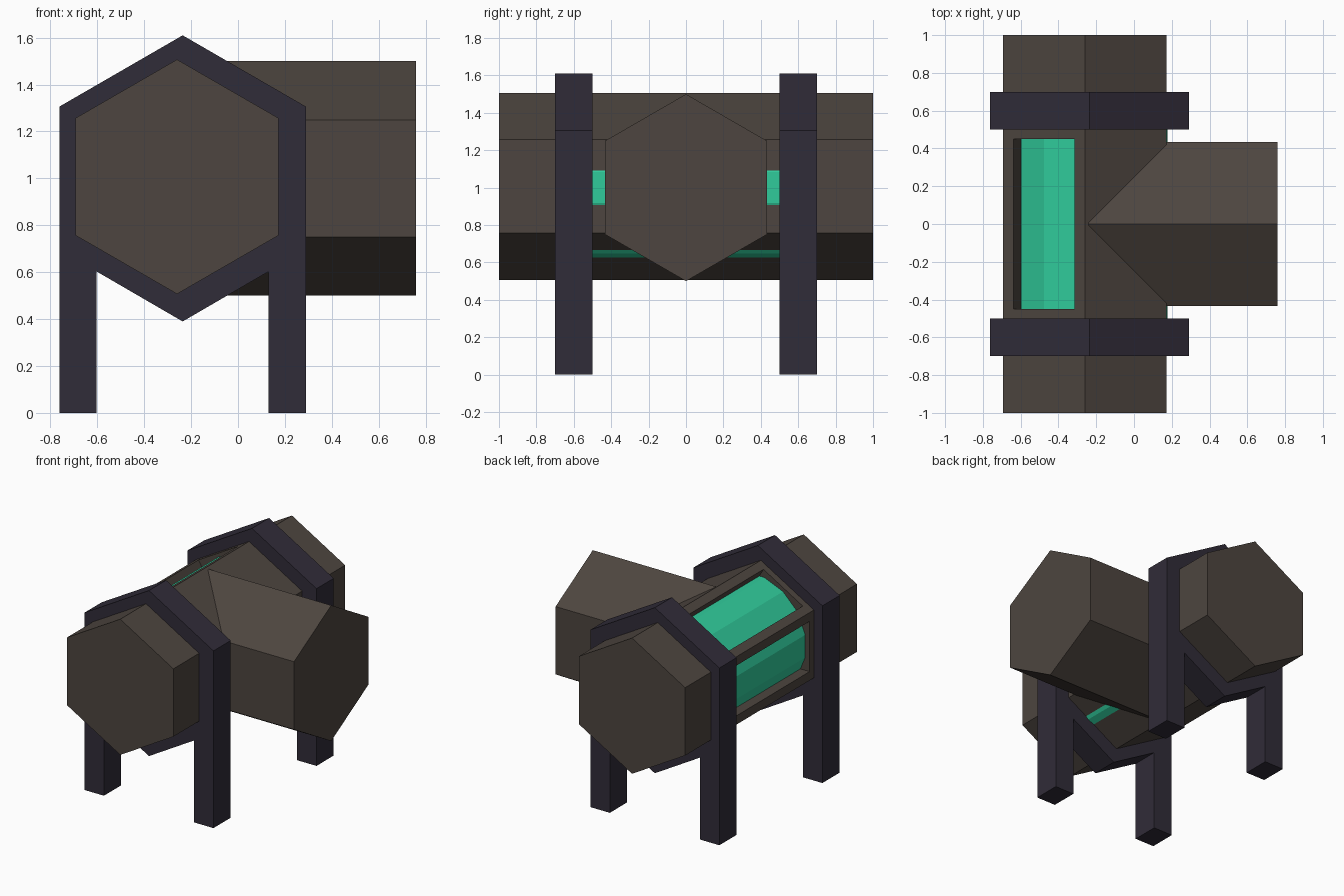
import bpy, bmesh
from math import sin, cos, pi
from mathutils import Vector

if "Cube" in bpy.data.objects:
    bpy.data.objects.remove(bpy.data.objects["Cube"])


def material(name, rgb):
    m = bpy.data.materials.new(name)
    m.diffuse_color = (*rgb, 1)
    m.use_nodes = True
    m.node_tree.nodes["Principled BSDF"].inputs["Base Color"].default_value = m.diffuse_color
    return m


casing = material("casing_brown", (0.075, 0.06, 0.05))
dark = material("frame_dark", (0.03, 0.025, 0.04))
green = material("core_green", (0.03, 0.6, 0.33))


def finish(name, bm, mat):
    bmesh.ops.recalc_face_normals(bm, faces=bm.faces)
    me = bpy.data.meshes.new(name)
    bm.to_mesh(me)
    bm.free()
    me.materials.append(mat)
    ob = bpy.data.objects.new(name, me)
    bpy.context.collection.objects.link(ob)
    return ob


def polygon(n, r, cu, cv, start):
    return [(cu + r * cos(start + 2 * pi * i / n), cv + r * sin(start + 2 * pi * i / n))
            for i in range(n)]


def loft(profile, stations, axis="Y"):
    """Prism through the profile, with one ring of vertices per station."""
    bm = bmesh.new()
    rings = [[bm.verts.new((u, s, v) if axis == "Y" else (s, u, v)) for u, v in profile]
             for s in stations]
    n = len(profile)
    for a, b in zip(rings, rings[1:]):
        for i in range(n):
            j = (i + 1) % n
            bm.faces.new((a[i], a[j], b[j], b[i]))
    bm.faces.new(rings[0])
    bm.faces.new(rings[-1])
    bmesh.ops.recalc_face_normals(bm, faces=bm.faces)
    return bm


# Main hexagonal tube, with two recessed windows on its left side
cx, cz = -0.26, 1.007
bm = loft(polygon(6, 0.5, cx, cz, pi / 2), (-1, -0.515, 0.515, 1))
windows = [f for f in bm.faces
           if abs(f.calc_center_median().y) < 0.1 and f.normal.x < -0.4 and f.normal.z > -0.1]
for f in windows:
    direction = f.normal.copy()
    bmesh.ops.inset_region(bm, faces=[f], thickness=0.065, use_even_offset=True)
    ext = bmesh.ops.extrude_discrete_faces(bm, faces=[f])
    bmesh.ops.translate(bm, vec=direction * -0.1, verts=ext["faces"][0].verts)
finish("main_tube", bm, casing)

# Side branch tube
finish("branch_tube", loft(polygon(6, 0.5, 0, 1.0, pi / 2), (-0.24, 0.76), "X"), casing)

# Glowing core behind the windows
finish("core", loft(polygon(16, 0.425, -0.24, 1.0, pi / 16), (-0.55, 0.55)), green)

# Support frames: hexagonal collar with two legs
half = [(0.526, 0), (0.367, 0), (0.367, 0.603), (0, 0.39)]
profile = [(-0.236 + x, z) for x, z in half]
profile += [(-0.236 - x, z) for x, z in reversed(half[:3])]
profile += [(-0.762, 1.306), (-0.236, 1.61), (0.29, 1.306)]
for label, y in (("front", -0.6), ("back", 0.6)):
    finish(label + "_frame", loft(profile, (y - 0.1, y + 0.1)), dark)
